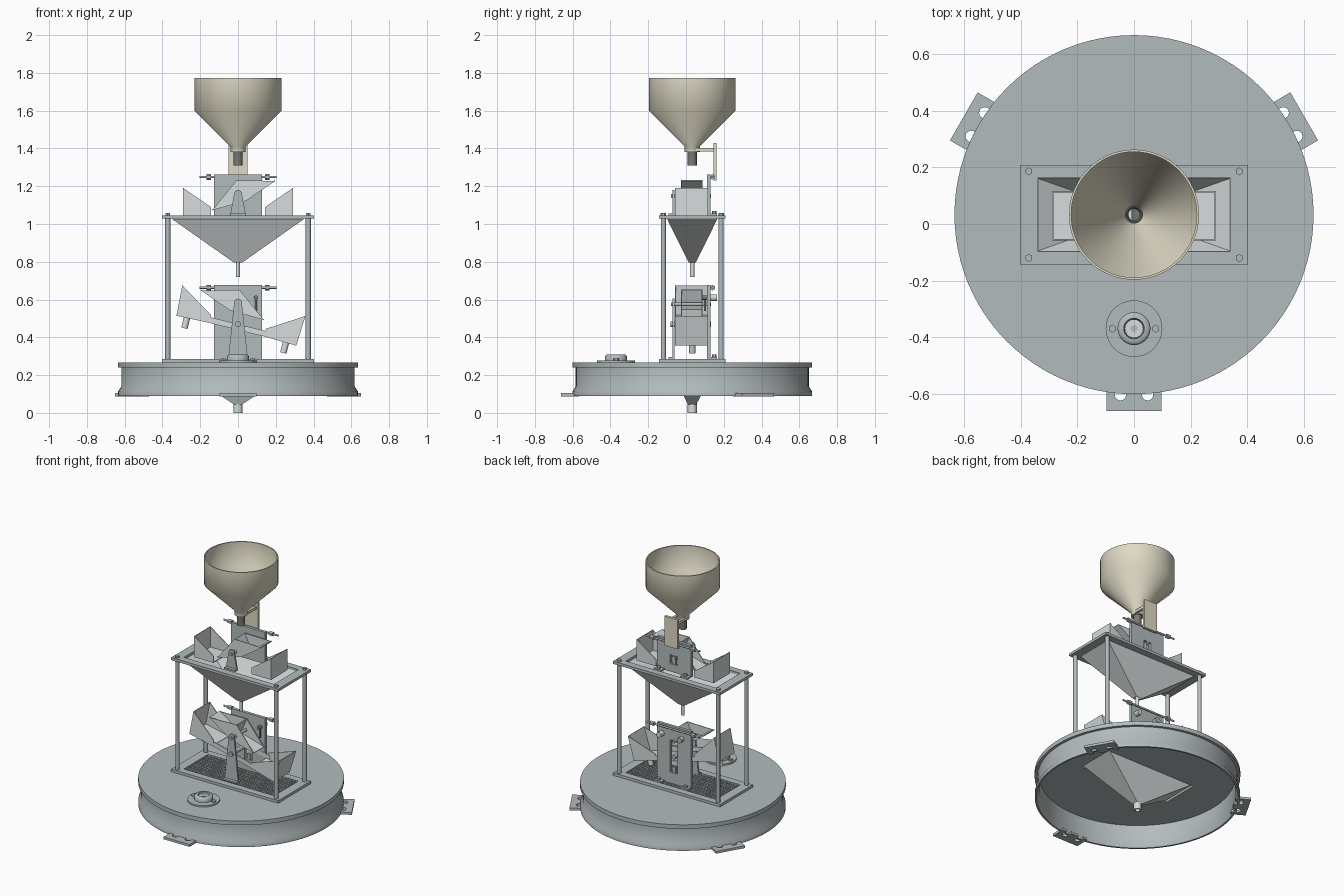
import bpy, bmesh, math
from mathutils import Vector, Matrix

cube = bpy.data.objects.get("Cube")
if cube:
    bpy.data.objects.remove(cube)

CY = 0.033  # depth of the central axis


def material(name, rgb):
    m = bpy.data.materials.new(name)
    m.use_nodes = True
    m.diffuse_color = (*rgb, 1)
    m.node_tree.nodes["Principled BSDF"].inputs["Base Color"].default_value = (*rgb, 1)
    return m


GREY = material("steel grey", (0.45, 0.50, 0.51))
LIGHT = material("light sheet metal", (0.68, 0.72, 0.72))
BEIGE = material("beige", (0.74, 0.70, 0.56))
DARK = material("dark grey", (0.20, 0.20, 0.19))


def finish(name, bm, mat, smooth=0, turn=None):
    bmesh.ops.recalc_face_normals(bm, faces=bm.faces)
    if turn:
        bm.transform(turn)
    me = bpy.data.meshes.new(name)
    bm.to_mesh(me)
    bm.free()
    me.materials.append(mat)
    ob = bpy.data.objects.new(name, me)
    bpy.context.collection.objects.link(ob)
    if smooth:
        bpy.ops.object.select_all(action='DESELECT')
        ob.select_set(True)
        bpy.context.view_layer.objects.active = ob
        bpy.ops.object.shade_smooth_by_angle(angle=math.radians(smooth))
    return ob


def box(name, x, y, z, mat=GREY, turn=None):
    bm = bmesh.new()
    bmesh.ops.create_cube(bm, size=1)
    for v in bm.verts:
        v.co = [lo + (c + 0.5) * (hi - lo) for c, (lo, hi) in zip(v.co, (x, y, z))]
    return finish(name, bm, mat, turn=turn)


def rod(name, a, b, r, mat=GREY, sides=20, turn=None):
    a, b = Vector(a), Vector(b)
    bm = bmesh.new()
    bmesh.ops.create_cone(bm, cap_ends=True, segments=sides, radius1=r, radius2=r, depth=(b - a).length)
    bm.transform(Matrix.Translation((a + b) / 2) @ (b - a).to_track_quat('Z', 'Y').to_matrix().to_4x4())
    return finish(name, bm, mat, 35 if sides > 8 else 0, turn)


def prism(name, pts, y0, y1, mat=GREY, turn=None):
    """Extrude an x-z outline along y."""
    bm = bmesh.new()
    face = bm.faces.new([bm.verts.new((x, y0, z)) for x, z in pts])
    new = bmesh.ops.extrude_face_region(bm, geom=[face])["geom"]
    bmesh.ops.translate(bm, vec=(0, y1 - y0, 0), verts=[g for g in new if isinstance(g, bmesh.types.BMVert)])
    return finish(name, bm, mat, turn=turn)


def lathe(name, profile, mat=GREY, sides=64, y=CY):
    """Spin a closed r-z outline around a vertical axis."""
    bm = bmesh.new()
    vs = [bm.verts.new((r, 0, z)) for r, z in profile]
    es = [bm.edges.new((vs[i - 1], vs[i])) for i in range(len(vs))]
    bmesh.ops.spin(bm, geom=vs + es, cent=(0, 0, 0), axis=(0, 0, 1), angle=math.tau, steps=sides)
    bmesh.ops.remove_doubles(bm, verts=bm.verts, dist=1e-5)
    return finish(name, bm, mat, 60, Matrix.Translation((0, y, 0)))


def cut(ob, cutter):
    """Boolean the cutter out of the part, then discard it."""
    cutter.hide_render = True
    m = ob.modifiers.new("cut", 'BOOLEAN')
    m.operation, m.object, m.solver = 'DIFFERENCE', cutter, 'EXACT'
    bpy.context.view_layer.update()
    ob.data = bpy.data.meshes.new_from_object(ob.evaluated_get(bpy.context.evaluated_depsgraph_get()))
    ob.modifiers.clear()
    bpy.data.objects.remove(cutter)


def frame(name, z):
    ob = box(name, (-0.403, 0.403), (CY - 0.176, CY + 0.176), z)
    cut(ob, box("cutter", (-0.34, 0.34), (CY - 0.13, CY + 0.13), (z[0] - 1, z[1] + 1)))


def funnel_pyramid(name, top, bottom, z_low, z_high):
    bm = bmesh.new()
    rings = [[bm.verts.new((sx * hx, CY + sy * hy, z)) for sx, sy in ((-1, -1), (1, -1), (1, 1), (-1, 1))]
             for (hx, hy), z in ((bottom, z_low), (top, z_high))]
    for i in range(4):
        bm.faces.new((rings[0][i - 1], rings[0][i], rings[1][i], rings[1][i - 1]))
    ob = finish(name, bm, LIGHT)
    ob.modifiers.new("thickness", 'SOLIDIFY').thickness = 0.006


# Drum: lid and flared wall
lid = rod("drum_lid", (0, CY, 0.24), (0, CY, 0.268), 0.635, sides=96)
cut(lid, box("cutter", (-0.34, 0.34), (CY - 0.13, CY + 0.13), (0, 1)))
lathe("drum_wall", [(0.617, 0.24), (0.617, 0.14), (0.634, 0.115), (0.634, 0.09), (0.622, 0.09),
                    (0.605, 0.14), (0.605, 0.24)], sides=96)

# Three mounting feet, each with two bolt slots
outline = [(-0.098, 0.695), (-0.098, 0.6)]
for cx in (-0.048, 0.048):
    arc = [math.pi * (1 - i / 10) for i in range(11)]
    outline += [(cx - 0.02, 0.6)] + [(cx + 0.02 * math.cos(a), 0.637 + 0.02 * math.sin(a)) for a in arc]
    outline.append((cx + 0.02, 0.6))
outline += [(0.098, 0.6), (0.098, 0.695)]
for i in range(3):
    spin = Matrix.Translation((0, CY, 0)) @ Matrix.Rotation(math.tau * i / 3, 4, 'Z')
    prism("mounting_foot", outline, 0.088, 0.104, GREY, spin @ Matrix.Rotation(math.pi / 2, 4, 'X'))

# Drain hopper below the lid
funnel_pyramid("drain_hopper", (0.34, 0.13), (0.022, 0.022), 0.045, 0.255)
lathe("drain_spout", [(0.024, 0.05), (0.024, 0), (0.015, 0), (0.015, 0.05)], LIGHT, 24)

# Stand: two frames, four posts with nuts, and the grille
frame("lower_frame", (0.268, 0.286))
frame("upper_frame", (1.028, 1.046))
for sx in (-1, 1):
    for sy in (-1, 1):
        x, y = sx * 0.372, CY + sy * 0.153
        rod("post", (x, y, 0.28), (x, y, 1.03), 0.0135)
        rod("post_nut", (x, y, 1.046), (x, y, 1.058), 0.014, sides=6)
for i in range(1, 28):
    x = -0.34 + 0.68 * i / 28
    box("grille_bar", (x - 0.004, x + 0.004), (CY - 0.13, CY + 0.13), (0.27, 0.28))
for i in range(1, 11):
    y = CY - 0.13 + 0.26 * i / 11
    box("grille_cross_bar", (-0.34, 0.34), (y - 0.004, y + 0.004), (0.27, 0.28))

# Collecting hopper in the upper frame
funnel_pyramid("upper_hopper", (0.345, 0.13), (0.02, 0.015), 0.80, 1.03)
lathe("upper_hopper_tube", [(0.011, 0.81), (0.011, 0.72), (0.007, 0.72), (0.007, 0.81)], LIGHT, 20)


def tray(name, floor_in, floor_out, top_out, top_in, turn):
    """Open sheet-metal tray: floor, end plate and two sides."""
    y0, y1, t = -0.058, 0.117, 0.005
    for s in (-1, 1):
        outline = [(s * x, z) for x, z in (floor_in, floor_out, top_out, top_in)]
        for y in (y0, y1 - t):
            prism(name + "_side", outline, y, y + t, LIGHT, turn)
        a, b, c = outline[:3]
        prism(name + "_floor", [a, b, (b[0], b[1] + t), (a[0], a[1] + t)], y0, y1, LIGHT, turn)
        prism(name + "_end", [b, c, (c[0] - s * t, c[1]), (b[0] - s * t, b[1])], y0, y1, LIGHT, turn)


def tipping_bucket(name, x, z, degrees):
    """Two back-to-back scoops split by a central divider."""
    turn = Matrix.Translation((x, CY - 0.003, z)) @ Matrix.Rotation(math.radians(-degrees), 4, 'Y')
    w, t = 0.057, 0.005
    for y in (-w, w - t):
        prism(name + "_side", [(-0.184, 0), (0, -0.03), (0.184, 0), (0, 0.09)], y, y + t, LIGHT, turn)
    for s in (-1, 1):
        prism(name + "_floor", [(0, -0.03), (s * 0.184, 0), (s * 0.184, 0.005), (0, -0.025)], -w, w, LIGHT, turn)
    box(name + "_divider", (-t / 2, t / 2), (-w, w), (-0.03, 0.09), LIGHT, turn)


def pivot_bracket(name, z0, z1, half):
    arc = [(0.02 * math.cos(a), z1 - 0.02 + 0.02 * math.sin(a)) for a in [math.pi * i / 8 for i in range(9)]]
    prism(name, [(-half, z0), (half, z0)] + arc, CY - 0.105, CY - 0.093)
    box(name + "_foot", (-half, half), (CY - 0.125, CY - 0.093), (z0, z0 + 0.01))
    rod(name + "_pin", (0, CY - 0.112, z1 - 0.03), (0, CY + 0.1, z1 - 0.03), 0.01)


def back_plate(name, z0, z1, slot):
    plate = box(name, (-0.128, 0.128), (0.11, 0.13), (z0, z1))
    cut(plate, box("cutter", (-0.028, 0.028), (0, 0.3), slot))
    box(name + "_slot_slider", (-0.012, 0.012), (0.112, 0.128), (slot[0], slot[0] + 0.04))
    for s in (-1, 1):
        box(name + "_foot", (s * 0.1 - 0.028, s * 0.1 + 0.028), (0.13, 0.165), (z0, z0 + 0.01))
        rod(name + "_foot_bolt", (s * 0.1, 0.15, z0), (s * 0.1, 0.15, z0 + 0.024), 0.012, sides=6)
    # adjusting screws along the top edge
    z = z1 - 0.013
    rod(name + "_screw", (-0.205, 0.14, z), (0.205, 0.14, z), 0.006)
    for s in (-1, 1):
        rod(name + "_screw_nut", (s * 0.142, 0.14, z), (s * 0.168, 0.14, z), 0.015, sides=6)


# Upper measuring stage
tray("upper_tray", (0.143, 1.046), (0.29, 1.046), (0.29, 1.19), (0.143, 1.09), None)
tipping_bucket("upper_bucket", 0.03, 1.15, 25)
pivot_bracket("upper_pivot_bracket", 1.046, 1.18, 0.042)
back_plate("upper_back_plate", 1.046, 1.262, (1.10, 1.16))

# Lower measuring stage with its tilted balance
tilt = Matrix.Translation((0, 0, 0.47)) @ Matrix.Rotation(math.radians(14), 4, 'Y')
tray("balance_tray", (0.148, -0.03), (0.327, -0.036), (0.336, 0.128), (0.15, 0.012), tilt)
for s in (-1, 1):
    rod("tray_spout", (s * 0.27, CY, -0.09), (s * 0.27, CY, -0.033), 0.017, LIGHT, turn=tilt)
    y = 0.03 + s * 0.083
    box("balance_bar", (-0.17, 0.17), (y - 0.004, y + 0.004), (-0.03, 0.0), LIGHT, tilt)
rod("balance_shaft", (0, CY - 0.115, 0.47), (0, CY + 0.1, 0.47), 0.015)
tipping_bucket("lower_bucket", -0.03, 0.57, -25)
pivot_bracket("lower_pivot_bracket", 0.286, 0.605, 0.052)
back_plate("lower_back_plate", 0.286, 0.676, (0.36, 0.58))
rod("beige_knob", (0.09, 0.13, 0.61), (0.09, 0.165, 0.61), 0.018, BEIGE)
rod("grey_knob", (-0.06, 0.13, 0.61), (-0.06, 0.16, 0.61), 0.018)
rod("latch_lever", (0.095, 0.10, 0.54), (0.095, 0.10, 0.61), 0.006, DARK)
rod("latch_tip", (0.095, 0.085, 0.61), (0.095, 0.11, 0.61), 0.012, DARK)

# Intake funnel, outlet and holding bracket
lathe("intake_funnel", [(0.23, 1.772), (0.23, 1.60), (0.04, 1.41), (0.04, 1.38), (0.03, 1.38),
                        (0.03, 1.415), (0.222, 1.605), (0.222, 1.772)], BEIGE, 96)
lathe("funnel_outlet", [(0.03, 1.40), (0.024, 1.375), (0.024, 1.31), (0.02, 1.31), (0.02, 1.375), (0.026, 1.40)],
      DARK, 24)
for s in (-1, 1):
    box("funnel_arm", (s * 0.03 - 0.008, s * 0.03 + 0.008), (CY + 0.02, 0.15), (1.383, 1.402), BEIGE)
box("funnel_upright", (-0.05, 0.05), (0.145, 0.162), (1.23, 1.43), BEIGE)

# Round level on the lid
LY = -0.37
rod("level_flange", (0, LY, 0.268), (0, LY, 0.278), 0.10, sides=48)
lathe("level_body", [(0.058, 0.278), (0.058, 0.30), (0.05, 0.308), (0.036, 0.308), (0.036, 0.29), (0.03, 0.278)],
      sides=40, y=LY)
rod("level_glass", (0, LY, 0.278), (0, LY, 0.296), 0.033, LIGHT)
rod("level_bubble", (0, LY, 0.296), (0, LY, 0.299), 0.012, GREY)
for s in (-1, 1):
    rod("level_screw", (s * 0.077, LY, 0.278), (s * 0.077, LY, 0.288), 0.014, sides=6)
